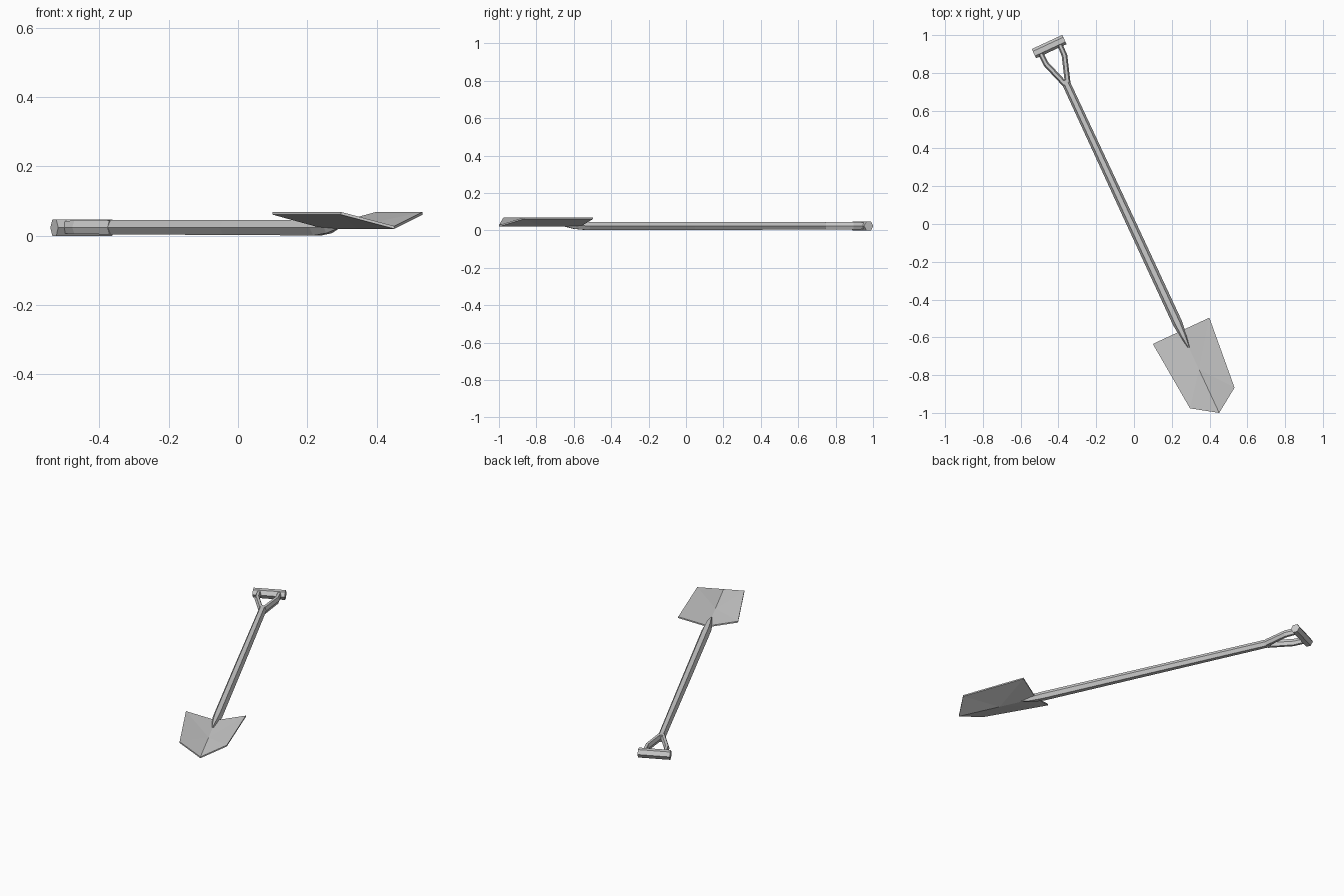
import bpy, bmesh, math
from mathutils import Vector, Matrix

if "Cube" in bpy.data.objects:
    bpy.data.objects.remove(bpy.data.objects["Cube"])

# Shovel is laid out along local Y, then turned to lie diagonally
LAY = Matrix.Rotation(math.radians(24.9), 4, 'Z') @ Matrix.Translation((-0.012, 0, 0))
ZC = 0.0235
UP = Vector((0, 0, 1))


def finish(name, bm):
    bmesh.ops.recalc_face_normals(bm, faces=bm.faces)
    me = bpy.data.meshes.new(name)
    bm.to_mesh(me)
    bm.free()
    ob = bpy.data.objects.new(name, me)
    bpy.context.collection.objects.link(ob)
    ob.matrix_world = LAY
    return ob


def hex_loft(name, path):
    """Six-sided bar; path rows: (x, y, z, half width, half height), flat faces up and down."""
    bm = bmesh.new()
    pts = [Vector(p[:3]) for p in path]
    rings = []
    for i, (p, row) in enumerate(zip(pts, path)):
        t = pts[min(i + 1, len(pts) - 1)] - pts[max(i - 1, 0)]
        t.z = 0
        side = t.normalized().cross(UP)
        ring = []
        for k in range(6):
            a = k * math.pi / 3
            h = row[4] / math.sin(math.pi / 3)
            ring.append(bm.verts.new(p + side * math.cos(a) * row[3] + UP * math.sin(a) * h))
        rings.append(ring)
    for a, b in zip(rings, rings[1:]):
        for k in range(6):
            n = (k + 1) % 6
            bm.faces.new((a[k], a[n], b[n], b[k]))
    bm.faces.new(rings[0])
    bm.faces.new(rings[-1])
    return finish(name, bm)


# Shaft with tapered tip resting on the blade
hex_loft("shaft", [
    (0, 0.845, ZC + 0.001, 0.022, 0.0205),
    (0, 0.05, ZC + 0.0005, 0.025, 0.0215),
    (0, -0.57, ZC, 0.026, 0.0225),
    (0, -0.65, ZC + 0.003, 0.018, 0.019),
    (0, -0.715, ZC + 0.006, 0.005, 0.008)])

# Forked yoke arms
for side, name in ((-1, "yoke_arm_left"), (1, "yoke_arm_right")):
    hex_loft(name, [
        (side * 0.008, 0.825, ZC + 0.001, 0.015, 0.0203),
        (side * 0.054, 0.965, ZC + 0.001, 0.015, 0.0195),
        (side * 0.056, 1.035, ZC + 0.001, 0.014, 0.018)])

# Cross grip
hex_loft("grip", [(x, 1.041, ZC, 0.027, 0.0235) for x in (-0.089, 0.089)])

# Folded blade: half outline fanned from the middle of the fold, mirrored
bm = bmesh.new()
T = 0.008
fold = [bm.verts.new((0, y, 0.02 + T)) for y in (-0.618, -0.843, -1.097)]
for s in (-1, 1):
    top = bm.verts.new((s * 0.165, -0.618, 0.061 + T))
    low = bm.verts.new((s * 0.13, -1.01, 0.061 + T))
    for tri in ((fold[0], top, fold[1]), (top, low, fold[1]), (low, fold[2], fold[1])):
        bm.faces.new(tri if s < 0 else tri[::-1])
# Thickness downwards
bmesh.ops.recalc_face_normals(bm, faces=bm.faces)
ext = bmesh.ops.extrude_face_region(bm, geom=bm.faces[:], use_keep_orig=True)
bmesh.ops.translate(bm, vec=(0, 0, -T),
                    verts=[g for g in ext["geom"] if isinstance(g, bmesh.types.BMVert)])
finish("blade", bm)
